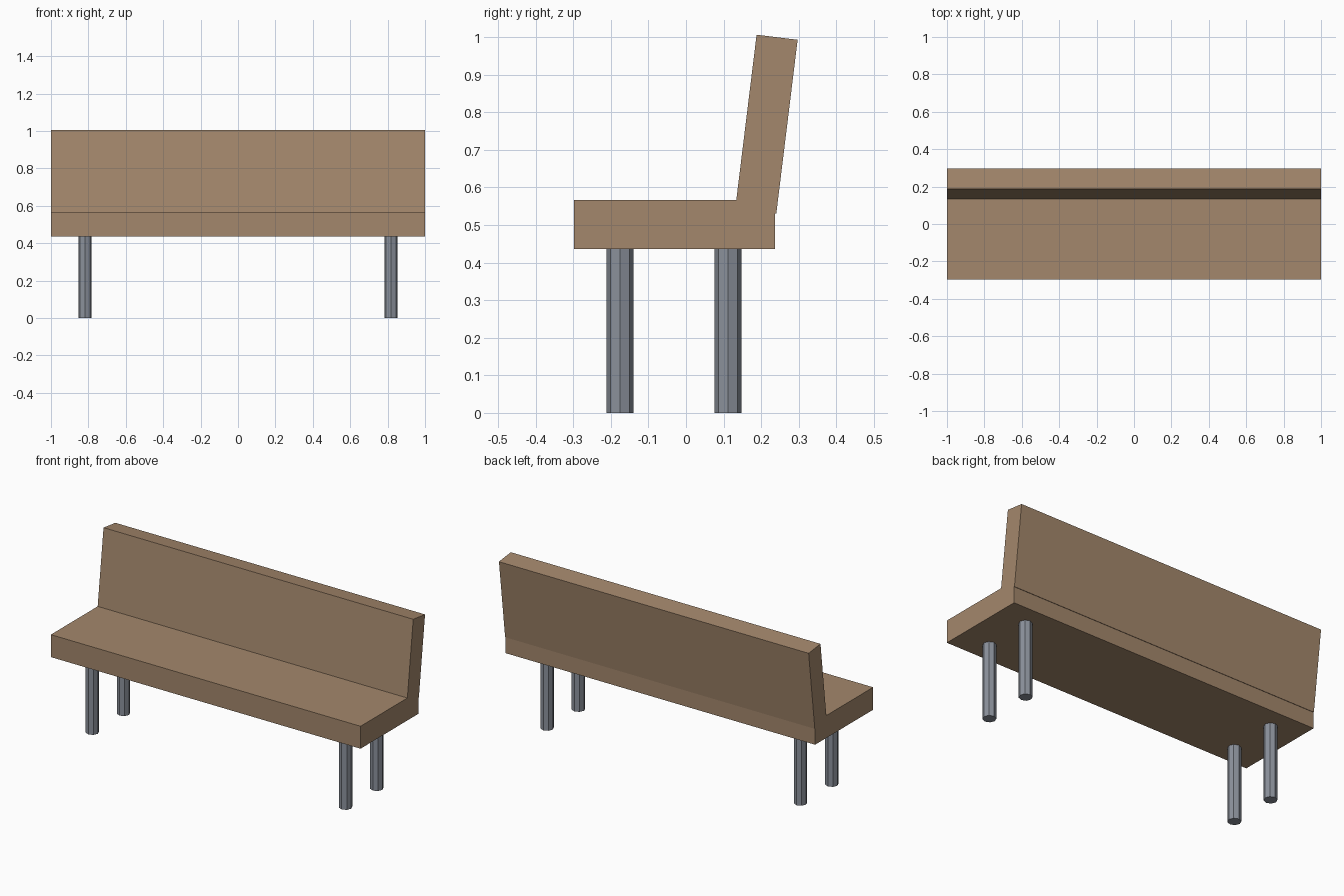
import bpy
import math

if "Cube" in bpy.data.objects:
    bpy.data.objects.remove(bpy.data.objects["Cube"])


def material(name, colour):
    m = bpy.data.materials.new(name)
    m.diffuse_color = (*colour, 1)
    m.use_nodes = True
    m.node_tree.nodes["Principled BSDF"].inputs["Base Color"].default_value = m.diffuse_color
    return m


wood = material("brown_wood", (0.37, 0.245, 0.15))
metal = material("grey_metal", (0.26, 0.285, 0.33))


def box(name, size, location, tilt=0):
    bpy.ops.mesh.primitive_cube_add(size=1, location=location, rotation=(tilt, 0, 0))
    ob = bpy.context.object
    ob.name = name
    ob.scale = size
    bpy.ops.object.transform_apply(location=False, rotation=True, scale=True)
    ob.data.materials.append(wood)


# Seat slab
box("seat", (2, 0.535, 0.131), (0, -0.0305, 0.5015))

# Backrest leaning backwards, its foot sunk into the seat
box("backrest", (2, 0.11, 0.466), (0, 0.214, 0.768), -math.radians(7))

# Four octagonal legs
for side, x in (("left", -0.818), ("right", 0.818)):
    for end, y in (("front", -0.176), ("back", 0.112)):
        bpy.ops.mesh.primitive_cylinder_add(vertices=8, radius=0.036, depth=0.44,
                                            location=(x, y, 0.22))
        leg = bpy.context.object
        leg.name = f"{end}_{side}_leg"
        leg.data.materials.append(metal)
